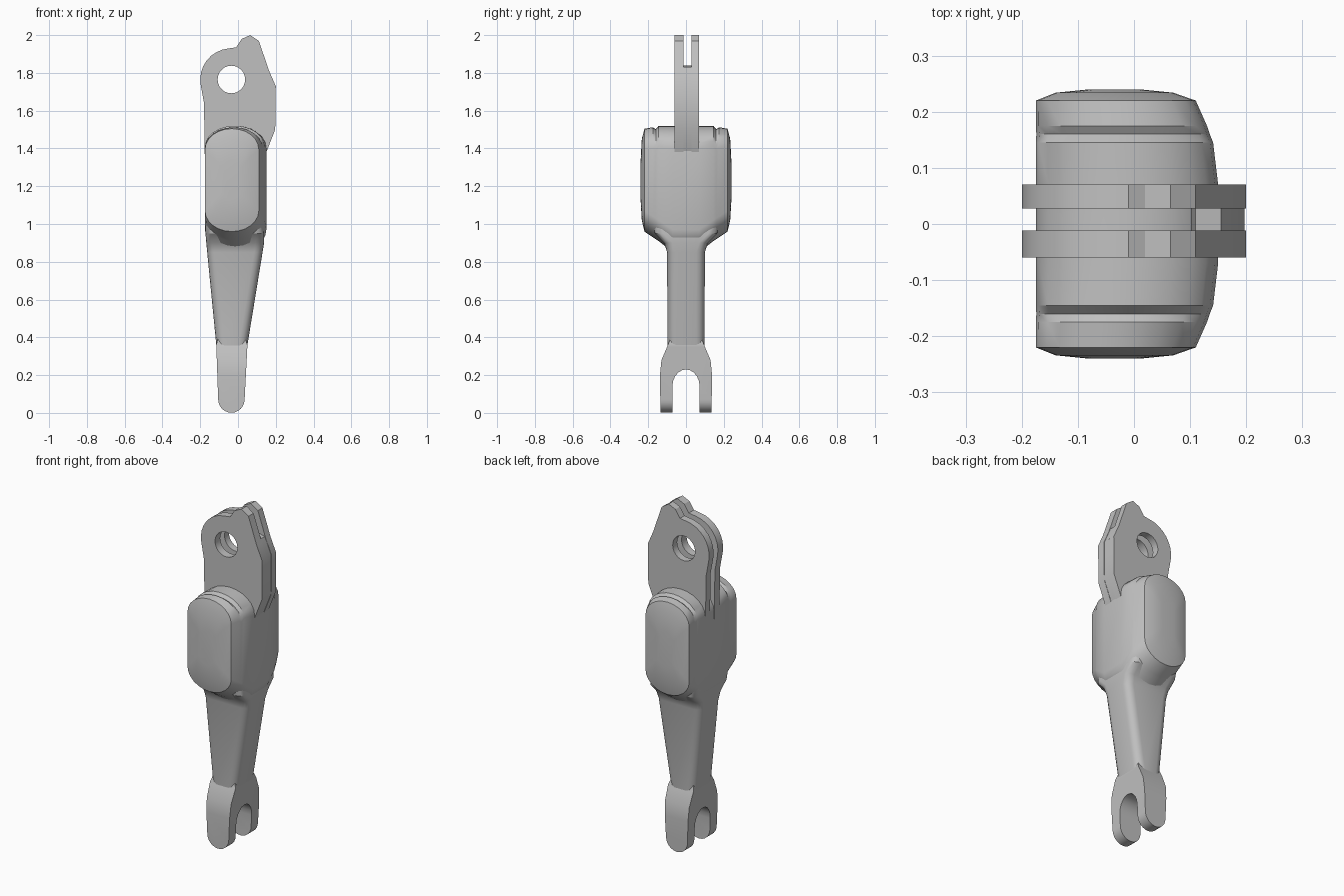
import bpy, bmesh, math
from mathutils import Vector

cube = bpy.data.objects.get("Cube")
if cube:
    bpy.data.objects.remove(cube, do_unlink=True)

GREY = (0.53, 0.53, 0.53, 1)
grey = bpy.data.materials.new("light_grey")
grey.use_nodes = True
grey.diffuse_color = GREY
grey.node_tree.nodes["Principled BSDF"].inputs["Base Color"].default_value = GREY


def activate(obj):
    bpy.ops.object.select_all(action='DESELECT')
    obj.select_set(True)
    bpy.context.view_layer.objects.active = obj


def shade(obj):
    activate(obj)
    bpy.ops.object.shade_smooth_by_angle(angle=math.radians(30))


def finish(name, bm):
    """Turn a bmesh into a shaded object."""
    bmesh.ops.recalc_face_normals(bm, faces=bm.faces)
    mesh = bpy.data.meshes.new(name)
    bm.to_mesh(mesh)
    bm.free()
    obj = bpy.data.objects.new(name, mesh)
    bpy.context.collection.objects.link(obj)
    mesh.materials.append(grey)
    shade(obj)
    return obj


def arc(cx, cy, rx, ry, start, end, n):
    return [(cx + rx * math.cos(math.radians(start + (end - start) * i / n)),
             cy + ry * math.sin(math.radians(start + (end - start) * i / n)))
            for i in range(n + 1)]


def loft(name, rings):
    """Skin equal-length rings and cap both ends."""
    bm = bmesh.new()
    loops = [[bm.verts.new(p) for p in ring] for ring in rings]
    for a, b in zip(loops, loops[1:]):
        for i in range(len(a)):
            j = (i + 1) % len(a)
            bm.faces.new((a[i], a[j], b[j], b[i]))
    bm.faces.new(loops[0])
    bm.faces.new(loops[-1])
    return finish(name, bm)


def prism(name, outline, place, depth, hole=()):
    """Fill an outline, with an optional hole, and extrude it."""
    bm = bmesh.new()
    for loop in (outline, hole):
        verts = [bm.verts.new(place(*p)) for p in loop]
        for i in range(len(verts)):
            bm.edges.new((verts[i], verts[(i + 1) % len(verts)]))
    bmesh.ops.triangle_fill(bm, use_beauty=True, use_dissolve=False, edges=bm.edges[:])
    new = bmesh.ops.extrude_face_region(bm, geom=bm.faces[:])["geom"]
    bmesh.ops.translate(bm, vec=Vector(depth),
                        verts=[g for g in new if isinstance(g, bmesh.types.BMVert)])
    return finish(name, bm)


# Central housing with a pod on the front and back: rounded slices along y
def pod_slice(y, left, right, low, high, cap):
    mid, half = (left + right) / 2, (right - left) / 2
    ring = (arc(mid, high - cap, half, cap, 0, 180, 12)
            + arc(mid, low + cap, half, cap, 180, 360, 12))
    return [(x, y, z) for x, z in ring]


half_slices = [
    (0.24, -0.08, 0.01, 1.12, 1.34, 0.05),
    (0.234, -0.14, 0.07, 1.02, 1.45, 0.09),
    (0.22, -0.175, 0.11, 0.96, 1.505, 0.11),
    (0.175, -0.175, 0.13, 0.93, 1.512, 0.11),
    (0.16, -0.174, 0.135, 0.92, 1.502, 0.11),
    (0.145, -0.175, 0.141, 0.91, 1.52, 0.11),
    (0.07, -0.175, 0.15, 0.85, 1.52, 0.12),
]
slices = [(-s[0],) + s[1:] for s in half_slices] + half_slices[::-1]
loft("housing", [pod_slice(*s) for s in slices])


# Tapered limb with rounded corners, flaring into the housing
def limb_ring(z, left, right, half, r=0.045):
    ring = []
    for cx, cy, start in ((right - r, half - r, 0), (left + r, half - r, 90),
                          (left + r, r - half, 180), (right - r, r - half, 270)):
        ring += [(x, y, z) for x, y in arc(cx, cy, r, r, start, start + 90, 4)]
    return ring


loft("limb", [limb_ring(*s) for s in (
    (0.28, -0.105, 0.035, 0.09), (0.36, -0.115, 0.05, 0.098), (0.85, -0.163, 0.13, 0.10),
    (0.90, -0.168, 0.138, 0.115), (0.95, -0.172, 0.138, 0.165), (1.02, -0.173, 0.125, 0.18))])

# Forked foot: side outline with an arched notch, trimmed to a rounded front outline
half_side = [(0.08, 0.40), (0.10, 0.35), (0.13, 0.28), (0.138, 0.2), (0.135, 0), (0.072, 0)]
side = (half_side + arc(0, 0.14, 0.072, 0.09, 0, 180, 10)
        + [(-y, z) for y, z in reversed(half_side)])
foot = prism("forked_foot", side, lambda y, z: (-0.2, y, z), (0.4, 0, 0))
front = arc(-0.035, 0.071, 0.07, 0.07, 180, 360, 12) + [(0.05, 0.36), (0.03, 0.42),
                                                       (-0.1, 0.42), (-0.115, 0.36)]
trim = prism("foot_trim", front, lambda x, z: (x, -0.3, z), (0, 0.6, 0))
cut = foot.modifiers.new("trim", 'BOOLEAN')
cut.operation, cut.object, cut.solver = 'INTERSECT', trim, 'EXACT'
activate(foot)
bpy.ops.object.modifier_apply(modifier=cut.name)
bpy.data.objects.remove(trim, do_unlink=True)
shade(foot)

# Pair of hinge plates with a pin hole
plate = ([(0.13, 1.3), (0.15, 1.38), (0.197, 1.5), (0.2, 1.73), (0.165, 1.81), (0.11, 1.97),
          (0.065, 2.0), (0.02, 1.98), (-0.01, 1.935)]
         + arc(-0.035, 1.765, 0.165, 0.165, 95, 190, 8)
         + [(-0.18, 1.64), (-0.175, 1.3)])
hole = arc(-0.035, 1.765, 0.073, 0.073, 0, 345, 23)
for name, y, depth in (("front_hinge_plate", -0.06, 0.048), ("back_hinge_plate", 0.028, 0.042)):
    prism(name, plate, lambda x, z: (x, y, z), (0, depth, 0), hole)

# Web joining the plates along the left edge
web = [(0.10, 1.34), (0.14, 1.36), (0.195, 1.5), (0.197, 1.73), (0.155, 1.83), (0.11, 1.84)]
prism("hinge_web", web, lambda x, z: (x, -0.03, z), (0, 0.07, 0))
